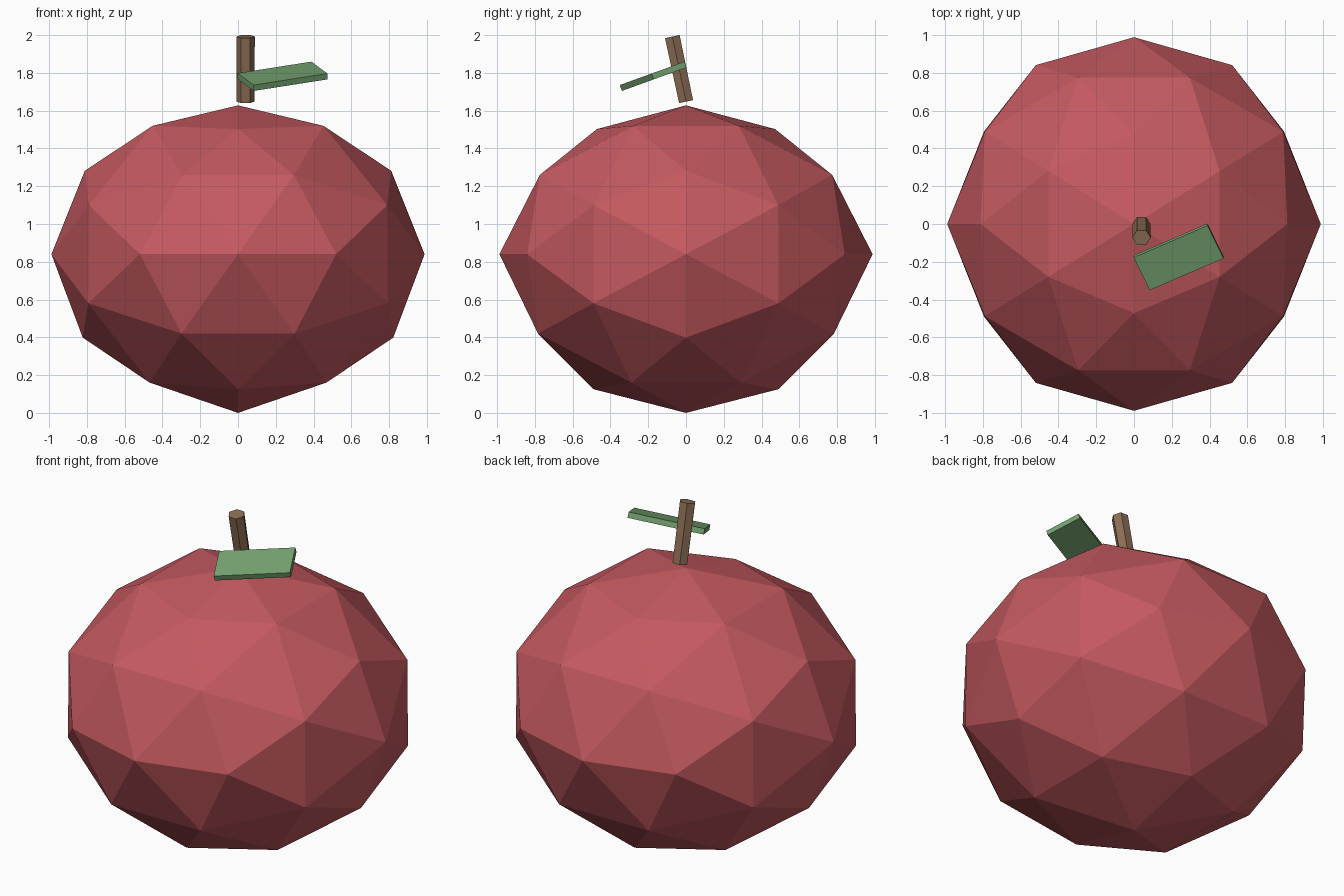
import bpy
import bmesh
from math import sqrt
from itertools import product
from mathutils import Matrix, Vector

cube = bpy.data.objects.get("Cube")
if cube:
    bpy.data.objects.remove(cube, do_unlink=True)


def make_material(name, rgb):
    mat = bpy.data.materials.new(name)
    mat.use_nodes = True
    mat.diffuse_color = (*rgb, 1)
    mat.node_tree.nodes["Principled BSDF"].inputs["Base Color"].default_value = (*rgb, 1)
    return mat


def finish(bm, name, mat):
    bmesh.ops.recalc_face_normals(bm, faces=bm.faces)
    mesh = bpy.data.meshes.new(name)
    bm.to_mesh(mesh)
    bm.free()
    mesh.materials.append(mat)
    obj = bpy.data.objects.new(name, mesh)
    bpy.context.collection.objects.link(obj)
    return obj


red = make_material("fruit red", (0.55, 0.10, 0.115))
brown = make_material("stem brown", (0.26, 0.155, 0.09))
green = make_material("leaf green", (0.18, 0.37, 0.165))

# Fruit: faceted sphere on golden-ratio points, standing on an edge midpoint
phi = (1 + sqrt(5)) / 2
seeds = [(1, 0, 0), (1, phi, 0), (phi, 1, phi * phi)]
points = set()
for seed in seeds:
    for turn in range(3):
        cycled = seed[turn:] + seed[:turn]
        for signs in product((-1, 1), repeat=3):
            points.add(tuple(c * s if c else 0 for c, s in zip(cycled, signs)))

bm = bmesh.new()
for p in sorted(points):
    bm.verts.new(Vector(p).normalized())
bmesh.ops.convex_hull(bm, input=bm.verts)

# Pinch both ends, flatten, and press the crown down
for v in bm.verts:
    h = v.co.z
    pinch = 1 - (0.127 if h > 0 else 0.08) * h * h
    drop = 0.052 if h > 0.83 else 0
    v.co = (0.988 * pinch * v.co.x, 0.988 * pinch * v.co.y, 0.84 + 0.84 * h - drop)
finish(bm, "fruit_body", red)

# Stem: leaning six-sided rod
bm = bmesh.new()
bmesh.ops.create_cone(bm, cap_ends=True, segments=6, radius1=0.047, radius2=0.049, depth=0.352)
bm.transform(Matrix.Rotation(0.208, 4, "X") @ Matrix.Diagonal((1, 0.93, 1, 1))
             @ Matrix.Rotation(phi and 1.5708, 4, "Z"))
bm.transform(Matrix.Translation((0.04, -0.036, 1.82)))
finish(bm, "stem", brown)

# Leaf: thin tilted slab
bm = bmesh.new()
bmesh.ops.create_cube(bm, size=1)
bm.transform(Matrix.Translation((0.236, -0.174, 1.782)) @ Matrix.Rotation(0.348, 4, "X")
             @ Matrix.Rotation(0.43, 4, "Z") @ Matrix.Diagonal((0.43, 0.203, 0.033, 1)))
finish(bm, "leaf", green)
